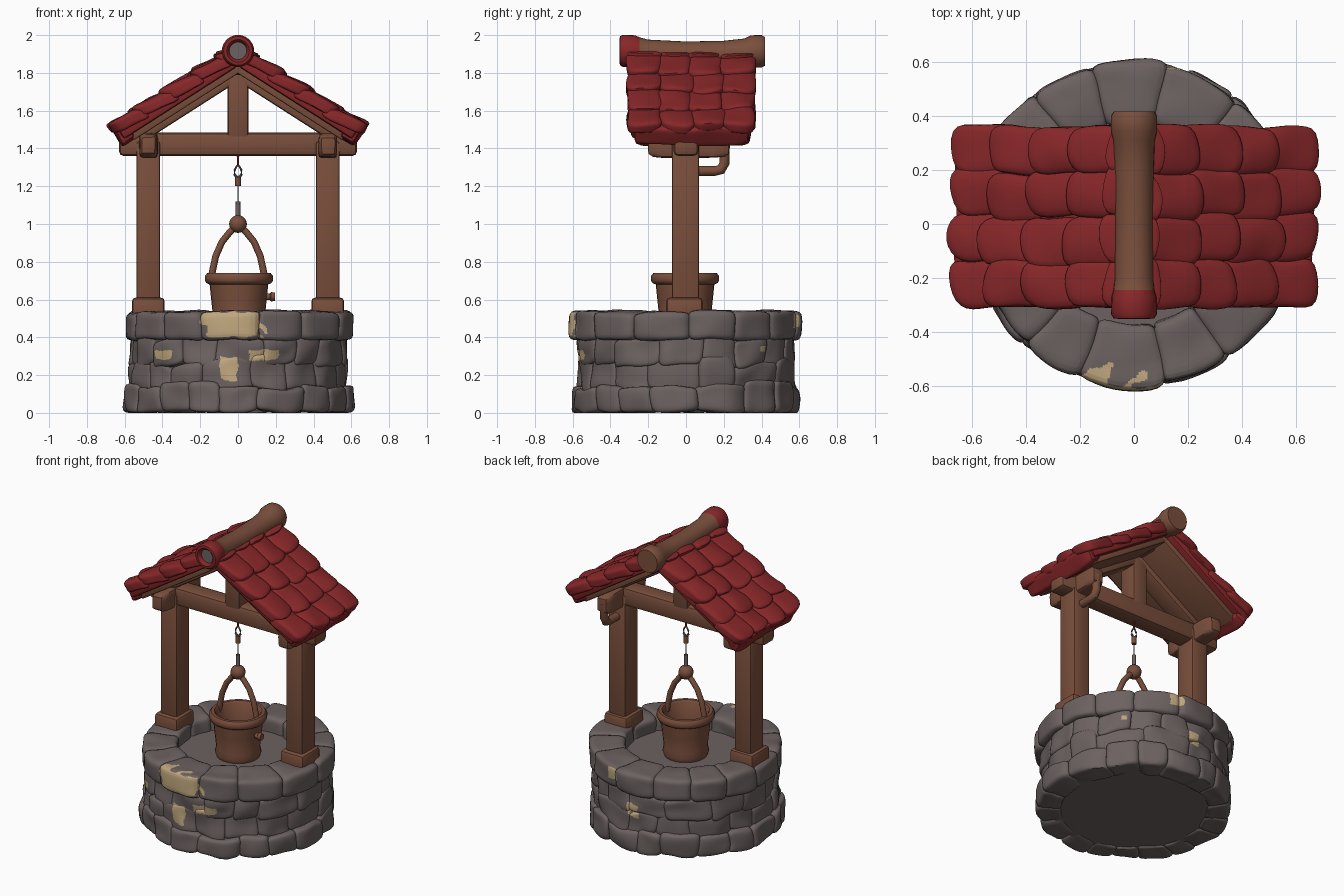
import bpy, bmesh, math, random
from mathutils import Vector, Matrix, noise

if "Cube" in bpy.data.objects:
    bpy.data.objects.remove(bpy.data.objects["Cube"])

random.seed(7)
R = random.uniform


def material(name, rgb):
    m = bpy.data.materials.new(name)
    m.diffuse_color = (*rgb, 1)
    m.use_nodes = True
    m.node_tree.nodes["Principled BSDF"].inputs["Base Color"].default_value = m.diffuse_color
    return m


STONE = material("stone grey", (0.150, 0.121, 0.119))
SAND = material("bare sandstone", (0.53, 0.39, 0.21))
WOOD = material("brown wood", (0.195, 0.078, 0.045))
RED = material("red tile", (0.245, 0.020, 0.022))


def finish(name, bm, mats, angle=40):
    bmesh.ops.recalc_face_normals(bm, faces=bm.faces)
    me = bpy.data.meshes.new(name)
    bm.to_mesh(me)
    bm.free()
    ob = bpy.data.objects.new(name, me)
    bpy.context.collection.objects.link(ob)
    for m in mats:
        me.materials.append(m)
    bpy.ops.object.select_all(action='DESELECT')
    ob.select_set(True)
    bpy.context.view_layer.objects.active = ob
    bpy.ops.object.shade_smooth_by_angle(angle=math.radians(angle))
    return ob


def pillow(bm, place, cuts=5, power=7, wobble=0.0):
    """Rounded block in [-1, 1] space, positioned by the place function."""
    part = bmesh.new()
    bmesh.ops.create_cube(part, size=2)
    bmesh.ops.subdivide_edges(part, edges=part.edges, cuts=cuts, use_grid_fill=True)
    for v in part.verts:
        c = v.co
        big = max(abs(a) for a in c)
        c = c * big / sum(abs(a) ** power for a in c) ** (1 / power)
        p = Vector(place(*c))
        v.co = p + noise.noise_vector(p * 7) * wobble
    me = bpy.data.meshes.new("tmp")
    part.to_mesh(me)
    part.free()
    bm.from_mesh(me)
    bpy.data.meshes.remove(me)


def tube(name, path, mats, axis=None, n=20, rule=None):
    """Rings of given radius swept along (point, radius) pairs, capped."""
    bm = bmesh.new()
    pts = [Vector(p) for p, r in path]
    rings = []
    for i, (p, r) in enumerate(path):
        d = Vector(axis) if axis else pts[min(i + 1, len(pts) - 1)] - pts[max(i - 1, 0)]
        q = Vector(d).to_track_quat('Z', 'Y')
        rings.append([bm.verts.new(pts[i] + q @ Vector((r * math.cos(2 * math.pi * k / n),
                     r * math.sin(2 * math.pi * k / n), 0))) for k in range(n)])
    for a, b in zip(rings, rings[1:]):
        for k in range(n):
            bm.faces.new((a[k], a[(k + 1) % n], b[(k + 1) % n], b[k]))
    bm.faces.new(rings[0][::-1])
    bm.faces.new(rings[-1])
    if rule:
        for f in bm.faces:
            f.material_index = rule(f.calc_center_median())
    return finish(name, bm, mats)


def block(name, lo, hi, mat=WOOD, bevel=0.015, matrix=None):
    """Bevelled timber between two corners."""
    bm = bmesh.new()
    lo, hi = Vector(lo), Vector(hi)
    s = hi - lo
    bmesh.ops.create_cube(bm, size=1, matrix=Matrix.Translation((lo + hi) / 2) @ Matrix.Diagonal((*s, 1)))
    bmesh.ops.bevel(bm, geom=bm.edges[:], offset=bevel, segments=2, profile=0.5, affect='EDGES')
    if matrix:
        bm.transform(matrix)
    return finish(name, bm, [mat], 35)


# Stone courses: (z0, z1, inner radius, outer radius, stone count)
COURSES = [(0.0, 0.15, 0.45, 0.608, 18), (0.12, 0.28, 0.47, 0.580, 16),
           (0.25, 0.41, 0.47, 0.580, 17), (0.385, 0.545, 0.375, 0.608, 14)]
# Bare patches: (angle in degrees, height, half angle, half height)
PATCHES = [(-93, 0.47, 14.5, 0.066), (-133, 0.305, 5.5, 0.024), (-76, 0.305, 7.5, 0.026),
           (-95, 0.235, 4.5, 0.06), (76, 0.485, 4.5, 0.035), (90, 0.27, 4, 0.04), (44, 0.34, 2, 0.015)]


def patch_value(c):
    """Below 1 inside a bare patch."""
    deg = math.degrees(math.atan2(c.y, c.x))
    if c.xy.length < 0.515:
        return 9
    return min(max(abs(deg - a) / wa, abs(c.z - z) / wz) for a, z, wa, wz in PATCHES)


bm = bmesh.new()
for row, (z0, z1, r0, r1, count) in enumerate(COURSES):
    w = [R(0.7, 1.3) if row < 3 else R(0.85, 1.15) for _ in range(count)]
    a = R(0, 1)
    if row == 3:
        a, w[0] = math.radians(-109), 1.2
    for wi in w:
        da = wi / sum(w) * 2 * math.pi
        out = r1 + R(-0.016, 0.006)
        tilt = R(-0.02, 0.02)
        top = z1 - (R(0, 0.012) if row == 3 else R(-0.02, 0.02))

        def place(x, y, z, m=a + da / 2, h=da * 0.53, out=out, top=top, tilt=tilt):
            r = r0 + (out - r0) * (y + 1) / 2
            t = m + h * x
            zz = z0 + (top - z0) * (z + 1) / 2 + tilt * x * (0 if row in (0, 3) else 1)
            return (r * math.cos(t), r * math.sin(t), zz)
        pillow(bm, place, cuts=9, power=7, wobble=0.02 if row < 3 else 0.013)
        a += da
for v in bm.verts:
    v.co.z = max(v.co.z, 0)
# Finer faces around the patches give them ragged edges
near = {e for f in bm.faces if patch_value(f.calc_center_median()) < 1.7 for e in f.edges}
bmesh.ops.subdivide_edges(bm, edges=list(near), cuts=3, use_grid_fill=True)
for f in bm.faces:
    c = f.calc_center_median()
    if patch_value(c) + noise.noise(c * 18) * 0.4 < 1:
        f.material_index = 1
finish("stone_wall", bm, [STONE, SAND], 50)
tube("well_floor", [((0, 0, 0.012), 0.50), ((0, 0, 0.44), 0.50)], [STONE], n=40)

# Posts, feet, tie beam, king post and purlins
for s, side in ((-1, "left"), (1, "right")):
    x = s * 0.475
    block(side + "_post", (x - 0.063, -0.075, 0.55), (x + 0.063, 0.07, 1.44))
    block(side + "_post_foot", (x - 0.087, -0.105, 0.48), (x + 0.087, 0.088, 0.61), bevel=0.02)
    bm = bmesh.new()
    pillow(bm, lambda a, b, c: (x + a * 0.05, 0.015 + b * 0.215, 1.415 + c * 0.065), power=6, wobble=0.008)
    finish(side + "_purlin", bm, [WOOD])
block("tie_beam", (-0.63, -0.065, 1.36), (0.63, 0.065, 1.485), bevel=0.025)
block("king_post", (-0.056, -0.065, 1.45), (0.056, 0.065, 1.84))
block("king_post_plate", (-0.04, -0.16, 1.79), (0.04, 0.2, 1.87))
tube("post_peg", [((0.475, 0.05, 1.28), 0.026), ((0.475, 0.15, 1.28), 0.026), ((0.475, 0.185, 1.288), 0.027),
                  ((0.475, 0.203, 1.32), 0.027), ((0.475, 0.205, 1.42), 0.027)], [WOOD], n=12)

# Roof halves: slope frame has x down the slope, z outward from the tiles
PITCH = math.radians(32.6)
for s, side in ((-1, "left"), (1, "right")):
    base = Matrix.Translation((0.04, 0, 1.925)) @ Matrix.Rotation(PITCH, 4, 'Y')
    frame = Matrix.Scale(s, 4, (1, 0, 0)) @ base
    block(side + "_roof_boards", (0, -0.25, -0.13), (0.69, 0.30, -0.07), matrix=frame, bevel=0.008)
    block(side + "_rafter", (0.0, -0.065, -0.165), (0.70, 0.065, -0.10), matrix=frame)
    bm = bmesh.new()
    for col in range(4):
        slip = R(-0.02, 0.02)
        for row in range(5):
            s1 = 0.08 + row * 0.176 + slip + R(-0.012, 0.012)
            s0 = max(s1 - 0.24, 0)
            if row == 4:
                s1 = 0.765 + R(-0.012, 0.006)
            yc = -0.222 + col * 0.166 + R(-0.014, 0.014) * (0 < col < 3)
            lift, skew = R(-0.005, 0.006), R(-0.012, 0.012)

            def place(a, b, c):
                t = (a + 1) / 2
                u = s0 + (s1 - s0) * t - 0.02 * b * b * t + skew * b * t
                h = -0.052 + 0.028 * t + 0.011 * (1 - b * b) + lift + c * 0.034
                return frame @ Vector((u, yc + b * 0.09, h))
            pillow(bm, place, cuts=6, power=6, wobble=0.014)
    finish(side + "_roof_tiles", bm, [RED], 50)
    block(side + "_tile_bed", (0.02, -0.29, -0.097), (0.73, 0.345, -0.03), RED, matrix=frame)
    # Thick lower lip of the eaves
    bm = bmesh.new()
    pillow(bm, lambda a, b, c: frame @ Vector((0.71 + a * 0.047, 0.03 + b * 0.305, -0.07 + c * 0.055)),
           cuts=7, power=7, wobble=0.012)
    finish(side + "_eave_lip", bm, [RED])

# Ridge log with a hollow red front end
LOG = [(-0.328, 0.046, 1.917), (-0.34, 0.048, 1.917), (-0.352, 0.06, 1.917), (-0.35, 0.076, 1.917),
       (-0.335, 0.085, 1.916), (-0.27, 0.083, 1.916), (-0.245, 0.076, 1.912), (-0.2, 0.071, 1.905),
       (0.0, 0.070, 1.896), (0.2, 0.073, 1.897), (0.31, 0.077, 1.905), (0.345, 0.086, 1.913),
       (0.40, 0.086, 1.914), (0.418, 0.076, 1.914)]
tube("ridge_log", [((0, y, z), r) for y, r, z in LOG], [WOOD, RED, STONE], axis=(0, 1, 0), n=28,
     rule=lambda c: 2 if abs(c.y + 0.328) < 0.001 and abs(c.x) < 0.01 and abs(c.z - 1.917) < 0.01
     else (1 if c.y < -0.25 else 0))

# Bucket
BUCKET = [(0.435, 0.10), (0.44, 0.134), (0.465, 0.144), (0.50, 0.136), (0.60, 0.147), (0.68, 0.155),
          (0.687, 0.172), (0.70, 0.18), (0.725, 0.18), (0.74, 0.168), (0.74, 0.148), (0.728, 0.138),
          (0.60, 0.125), (0.48, 0.11)]
tube("bucket", [((0.005, -0.005, z), r) for z, r in BUCKET], [WOOD], axis=(0, 0, 1), n=28)
tube("bucket_peg", [((0.13, -0.02, 0.615), 0.018), ((0.17, -0.02, 0.615), 0.018), ((0.175, -0.02, 0.615), 0.025),
                    ((0.195, -0.02, 0.615), 0.022)], [WOOD], axis=(1, 0, 0), n=12)
for s, side in ((-1, "left"), (1, "right")):
    tube(side + "_bucket_handle", [((s * x, 0, z), 0.018) for x, z in
         ((0.145, 0.70), (0.133, 0.76), (0.118, 0.83), (0.085, 0.905), (0.045, 0.955), (0.015, 0.985))], [WOOD], n=12)
bm = bmesh.new()
bmesh.ops.create_uvsphere(bm, u_segments=16, v_segments=10, radius=0.047, matrix=Matrix.Translation((0, 0, 1.0)))
finish("handle_knob", bm, [WOOD])

# Hanging rod, hook and cord
tube("hanging_rod", [((0, 0, 1.03), 0.013), ((0, 0, 1.12), 0.012)], [STONE], n=10)
tube("thin_link", [((0, 0, 1.11), 0.003), ((0, 0, 1.21), 0.003)], [STONE], n=8)
tube("hook_shank", [((0, 0, 1.2), 0.015), ((0, 0, 1.25), 0.015)], [WOOD], n=10)
for s, side in ((-1, "left"), (1, "right")):
    tube(side + "_hook_prong", [((0, 0, 1.24), 0.008), ((s * 0.018, 0, 1.262), 0.007),
         ((s * 0.018, 0, 1.285), 0.006), ((s * 0.004, 0, 1.312), 0.004)], [STONE], n=8)
tube("cord", [((0, 0, 1.305), 0.005), ((0, 0, 1.37), 0.007)], [RED], n=8)
